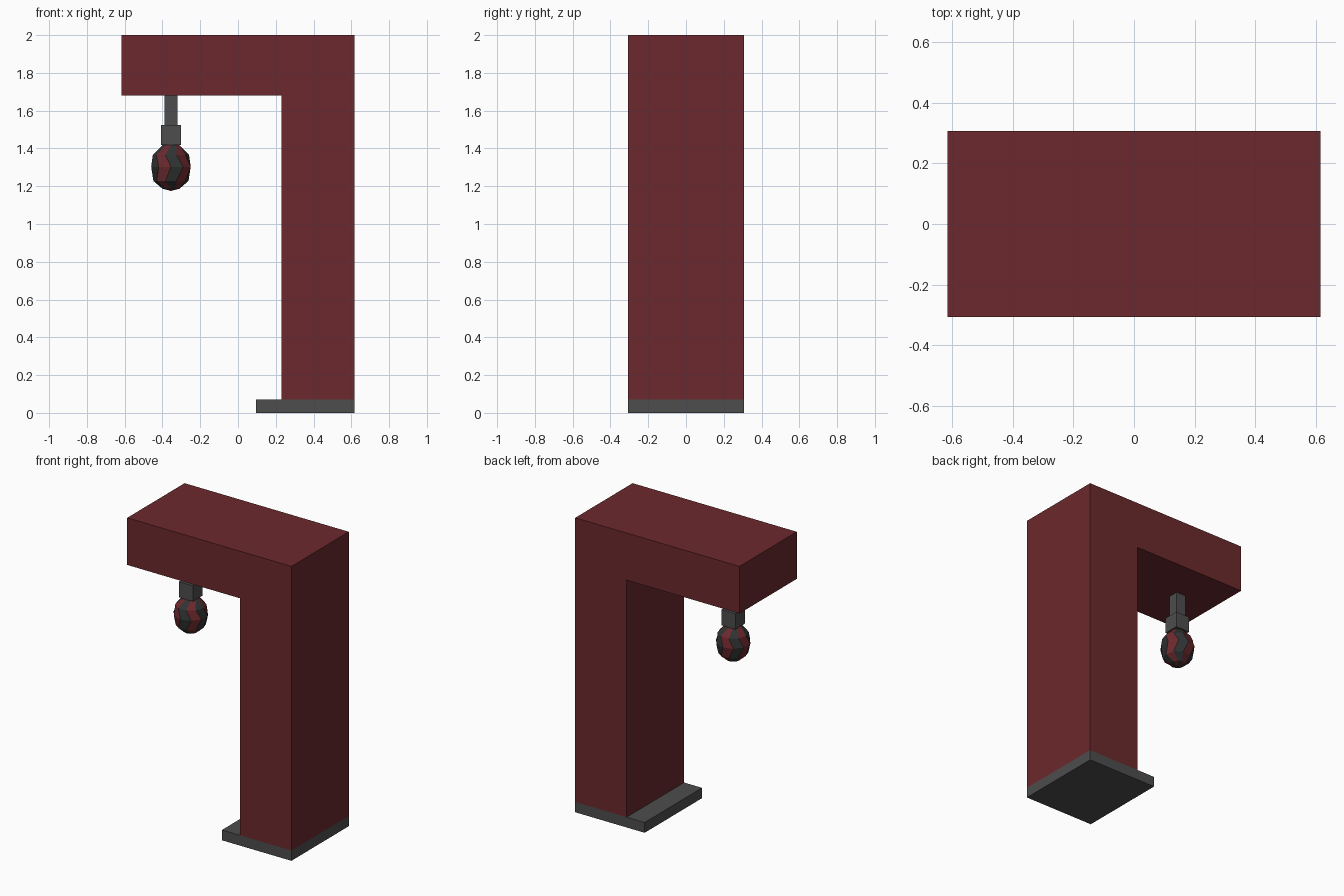
import bpy, bmesh, math

if "Cube" in bpy.data.objects:
    bpy.data.objects.remove(bpy.data.objects["Cube"])

def mat(name, rgb):
    m = bpy.data.materials.new(name)
    m.diffuse_color = (*rgb, 1)
    m.use_nodes = True
    m.node_tree.nodes["Principled BSDF"].inputs["Base Color"].default_value = m.diffuse_color
    return m

red = mat("dark_red", (0.15, 0.022, 0.026))
grey = mat("charcoal", (0.075, 0.075, 0.075))
black = mat("black", (0.03, 0.034, 0.034))

def finish(bm, name, *mats):
    bmesh.ops.recalc_face_normals(bm, faces=bm.faces)
    me = bpy.data.meshes.new(name)
    bm.to_mesh(me)
    bm.free()
    for m in mats:
        me.materials.append(m)
    ob = bpy.data.objects.new(name, me)
    bpy.context.collection.objects.link(ob)
    return ob

def prism(name, profile, half_depth, m):
    """Extrude an x-z profile symmetrically along y."""
    bm = bmesh.new()
    face = bm.faces.new([bm.verts.new((x, -half_depth, z)) for x, z in profile])
    ext = bmesh.ops.extrude_face_region(bm, geom=[face])["geom"]
    bmesh.ops.translate(bm, vec=(0, 2 * half_depth, 0),
                        verts=[v for v in ext if isinstance(v, bmesh.types.BMVert)])
    return finish(bm, name, m)

def box(name, x0, x1, z0, z1, half_depth, m):
    return prism(name, [(x0, z0), (x1, z0), (x1, z1), (x0, z1)], half_depth, m)

# Cabinet: column with overhanging arm
X, Y = 0.617, 0.308
prism("frame", [(0.23, 0.07), (X, 0.07), (X, 2), (-X, 2), (-X, 1.68), (0.23, 1.68)], Y, red)

# Floor plate
box("base_plate", 0.095, X, 0, 0.07, Y, grey)

# Hanger under the arm
BX = -0.355
box("hanger_stem", BX - 0.035, BX + 0.035, 1.52, 1.68, 0.035, grey)
box("hanger_collar", BX - 0.052, BX + 0.052, 1.418, 1.525, 0.052, grey)

# Punching bag: faceted rings, every second ring turned half a step
N = 10
step = 2 * math.pi / N
rings = [(0.047, 1.418), (0.096, 1.365), (0.11, 1.303), (0.093, 1.228), (0.048, 1.187)]
turn = [0.5, 0, 0.5, 0, 0.5]
bm = bmesh.new()
loops = [[bm.verts.new((BX + r * math.cos((i + t) * step),
                        r * math.sin((i + t) * step), z)) for i in range(N)]
         for (r, z), t in zip(rings, turn)]
top = bm.verts.new((BX, 0, 1.425))
bottom = bm.verts.new((BX, 0, 1.175))
for i in range(N):
    j = (i + 1) % N
    for a, b in zip(loops, loops[1:]):
        bm.faces.new((a[i], b[i], b[j], a[j])).material_index = i % 2
    bm.faces.new((top, loops[0][i], loops[0][j])).material_index = 1 - i % 2
    bm.faces.new((bottom, loops[-1][j], loops[-1][i])).material_index = i % 2
finish(bm, "punching_bag", red, black)
